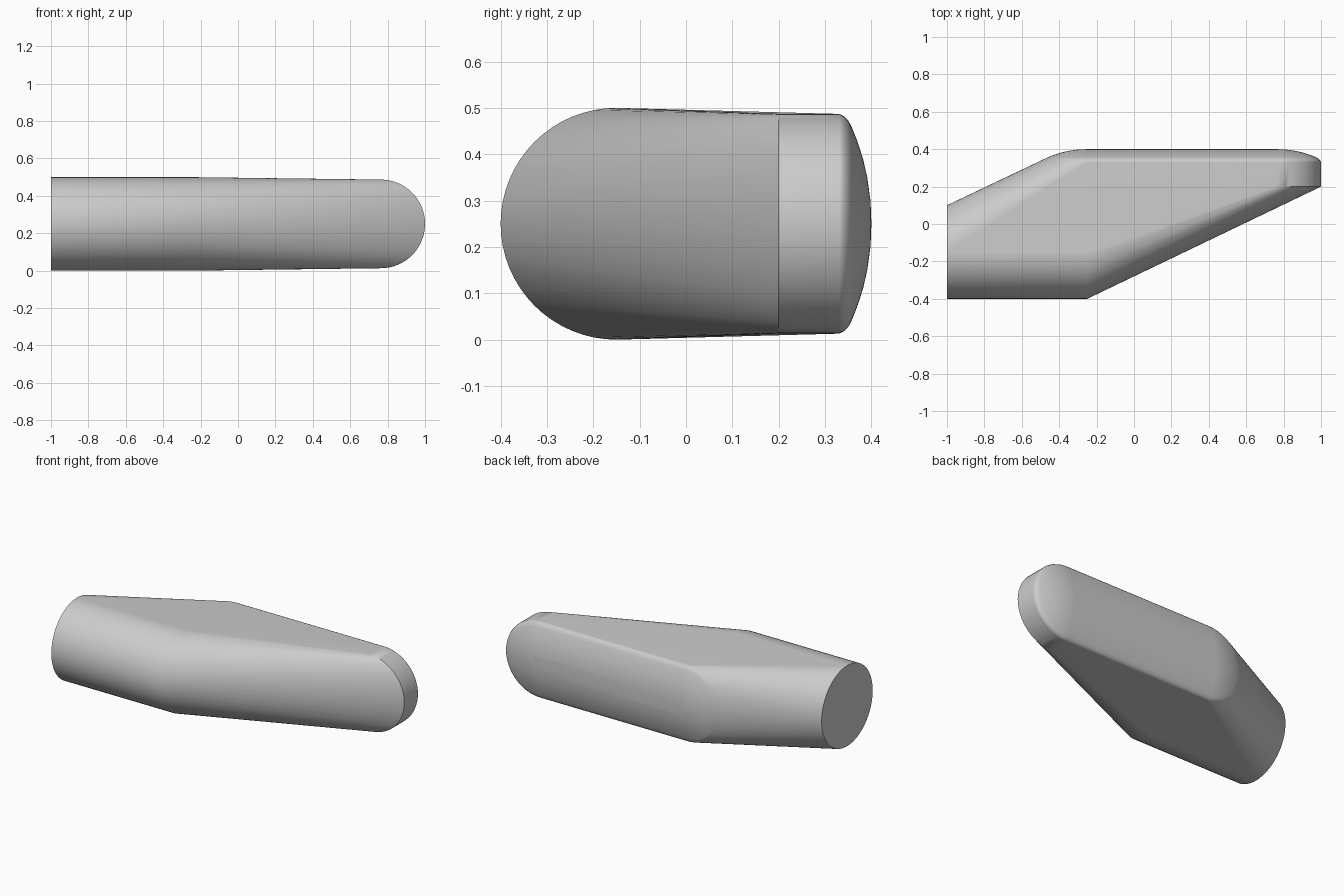
import bpy, bmesh, math
from mathutils import Vector

cube = bpy.data.objects.get("Cube")
if cube:
    bpy.data.objects.remove(cube, do_unlink=True)

SEGMENTS = 64
MID_Z = 0.25

# One plain grey for the whole body
grey = bpy.data.materials.new("plain_grey")
grey.use_nodes = True
colour = (0.6, 0.6, 0.6, 1)
grey.diffuse_color = colour
grey.node_tree.nodes["Principled BSDF"].inputs["Base Color"].default_value = colour

bm = bmesh.new()


def ring(centre, radius, axis):
    """Add a vertical ring of points facing along the x or y axis."""
    for i in range(SEGMENTS):
        a = 2 * math.pi * i / SEGMENTS
        side, up = radius * math.cos(a), radius * math.sin(a)
        offset = Vector((0, side, up)) if axis == "x" else Vector((side, 0, up))
        bm.verts.new(Vector(centre) + offset)


# Round front-left bar: flat cap and the bend
for x in (-1.0, -0.25):
    ring((x, -0.15, MID_Z), 0.25, "x")

# Shallow domes with filleted rims, facing the back: (radius, y)
dome = [(0.237, 0.33), (0.232, 0.341), (0.223, 0.35), (0.21, 0.357),
        (0.18, 0.369), (0.14, 0.382), (0.1, 0.391), (0.05, 0.398)]
for x in (-0.25, 0.763):
    for radius, y in dome:
        ring((x, y, MID_Z), radius, "y")
    bm.verts.new((x, 0.4, MID_Z))

# Straight rim of the tip
ring((0.763, 0.2, MID_Z), 0.237, "y")

# Skin over all sections, then merge the flat areas
hull = bmesh.ops.convex_hull(bm, input=bm.verts[:])
inside = {g for g in hull["geom_interior"] + hull["geom_unused"]
          if isinstance(g, bmesh.types.BMVert)}
bmesh.ops.delete(bm, geom=list(inside), context="VERTS")
bmesh.ops.dissolve_limit(bm, angle_limit=math.radians(0.3),
                         verts=bm.verts[:], edges=bm.edges[:])
bmesh.ops.recalc_face_normals(bm, faces=bm.faces[:])

mesh = bpy.data.meshes.new("body")
bm.to_mesh(mesh)
bm.free()
mesh.materials.append(grey)
body = bpy.data.objects.new("body", mesh)
bpy.context.collection.objects.link(body)

# Smooth shading, with the cap and tip edges kept sharp
bpy.ops.object.select_all(action="DESELECT")
body.select_set(True)
bpy.context.view_layer.objects.active = body
bpy.ops.object.shade_smooth_by_angle(angle=math.radians(30))
weighted = body.modifiers.new("even_shading", "WEIGHTED_NORMAL")
weighted.keep_sharp = True
